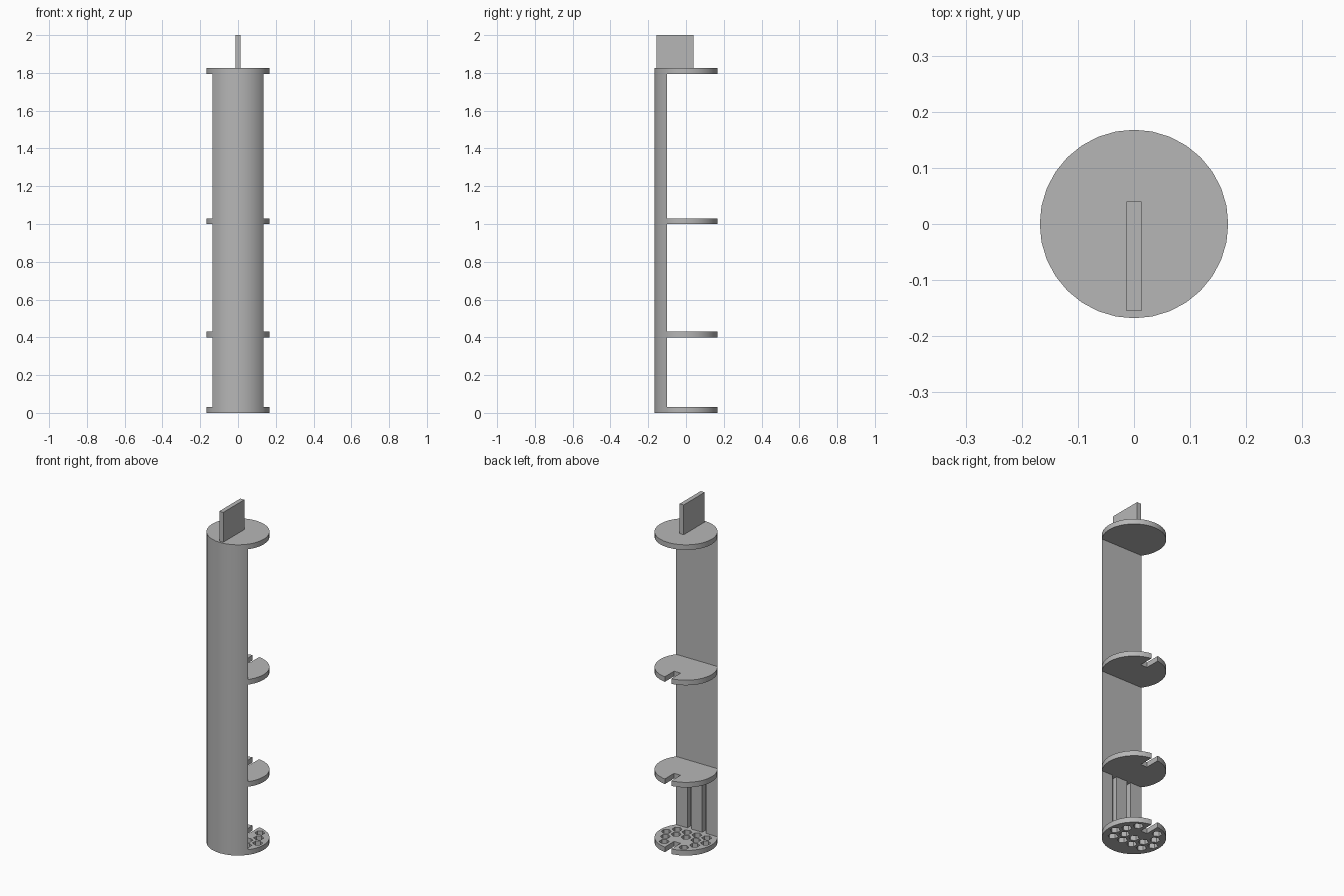
import bpy, bmesh
from math import sin, cos, pi, hypot

if "Cube" in bpy.data.objects:
    bpy.data.objects.remove(bpy.data.objects["Cube"])

R, SIDES, THICK = 0.168, 32, 0.03
CHORD_Y, CHORD_X = -0.1, 0.134
SLOT_X, SLOT_Y, RIM_Y = 0.021, 0.08, 0.166
TOP_Z = 1.795

grey = bpy.data.materials.new("plain grey")
grey.use_nodes = True
colour = (0.47, 0.47, 0.47, 1)
grey.diffuse_color = colour
grey.node_tree.nodes["Principled BSDF"].inputs["Base Color"].default_value = colour


def prism(name, outlines, z0, z1):
    """Extrude one or more closed outlines from z0 up to z1."""
    bm = bmesh.new()
    for outline in outlines:
        face = bm.faces.new([bm.verts.new((x, y, z0)) for x, y in outline])
        top = bmesh.ops.extrude_face_region(bm, geom=[face])["geom"]
        verts = [v for v in top if isinstance(v, bmesh.types.BMVert)]
        bmesh.ops.translate(bm, verts=verts, vec=(0, 0, z1 - z0))
    bmesh.ops.recalc_face_normals(bm, faces=bm.faces)
    mesh = bpy.data.meshes.new(name)
    bm.to_mesh(mesh)
    bm.free()
    mesh.materials.append(grey)
    obj = bpy.data.objects.new(name, mesh)
    bpy.context.collection.objects.link(obj)
    return obj


def activate(obj):
    bpy.ops.object.select_all(action="DESELECT")
    obj.select_set(True)
    bpy.context.view_layer.objects.active = obj


def cut(obj, cutter):
    mod = obj.modifiers.new("cut", "BOOLEAN")
    mod.operation, mod.solver, mod.object = "DIFFERENCE", "EXACT", cutter
    activate(obj)
    bpy.ops.object.modifier_apply(modifier=mod.name)
    bpy.data.objects.remove(cutter)


def ring(radius, sides, cx=0, cy=0, turn=0):
    return [(cx + radius * cos(turn + 2 * pi * i / sides),
             cy + radius * sin(turn + 2 * pi * i / sides)) for i in range(sides)]


def box(x0, x1, y0, y1):
    return [(x0, y0), (x1, y0), (x1, y1), (x0, y1)]


circle = ring(R, SIDES)
front_arc = sorted(p for p in circle if p[1] < CHORD_Y)
right_rim = [p for p in circle if p[1] > CHORD_Y and p[0] > SLOT_X]
right_rim.sort(key=lambda p: p[1])

# Notched outline: right rim, slot, then the mirrored left rim
half = [(CHORD_X, CHORD_Y)] + right_rim + [(SLOT_X, RIM_Y), (SLOT_X, SLOT_Y)]
shelf_outline = half + [(-x, y) for x, y in reversed(half)]

# Curved front wall with two guide grooves in its flat back
wall = prism("front_wall", [[(-CHORD_X, CHORD_Y)] + front_arc + [(CHORD_X, CHORD_Y)]],
             0, TOP_Z)
grooves = [box(s * 0.048 - 0.013, s * 0.048 + 0.013, CHORD_Y - 0.03, 0) for s in (-1, 1)]
cut(wall, prism("groove_cutter", grooves, THICK, 0.40))

# Two plain shelves and the perforated base
prism("lower_shelf", [shelf_outline], 0.40, 0.40 + THICK)
prism("upper_shelf", [shelf_outline], 1.0, 1.0 + THICK)
base = prism("base_plate", [shelf_outline], 0, THICK)

# Honeycomb holes, kept clear of the rim, the wall and the slot
PITCH, HOLE = 0.064, 0.027
holes = []
for row in range(-3, 4):
    for col in range(-4, 5):
        x = (col + 0.5 * (row % 2)) * PITCH
        y = row * PITCH * 0.866
        near_slot = abs(x) < SLOT_X + HOLE and y > SLOT_Y - HOLE
        if hypot(x, y) < R - HOLE and y > CHORD_Y + HOLE and not near_slot:
            holes.append(ring(HOLE, 6, x, y, pi / 6))
cut(base, prism("hole_cutter", holes, -0.05, 0.08))

# Round cap and the upright tab on it
prism("top_cap", [circle], TOP_Z, TOP_Z + THICK)
prism("top_tab", [box(-0.013, 0.013, -0.155, 0.04)], TOP_Z + THICK, 2.0)

# Smooth the round sides, keep the edges sharp
for name in ("front_wall", "lower_shelf", "upper_shelf", "base_plate", "top_cap"):
    activate(bpy.data.objects[name])
    bpy.ops.object.shade_smooth_by_angle(angle=pi / 9)
